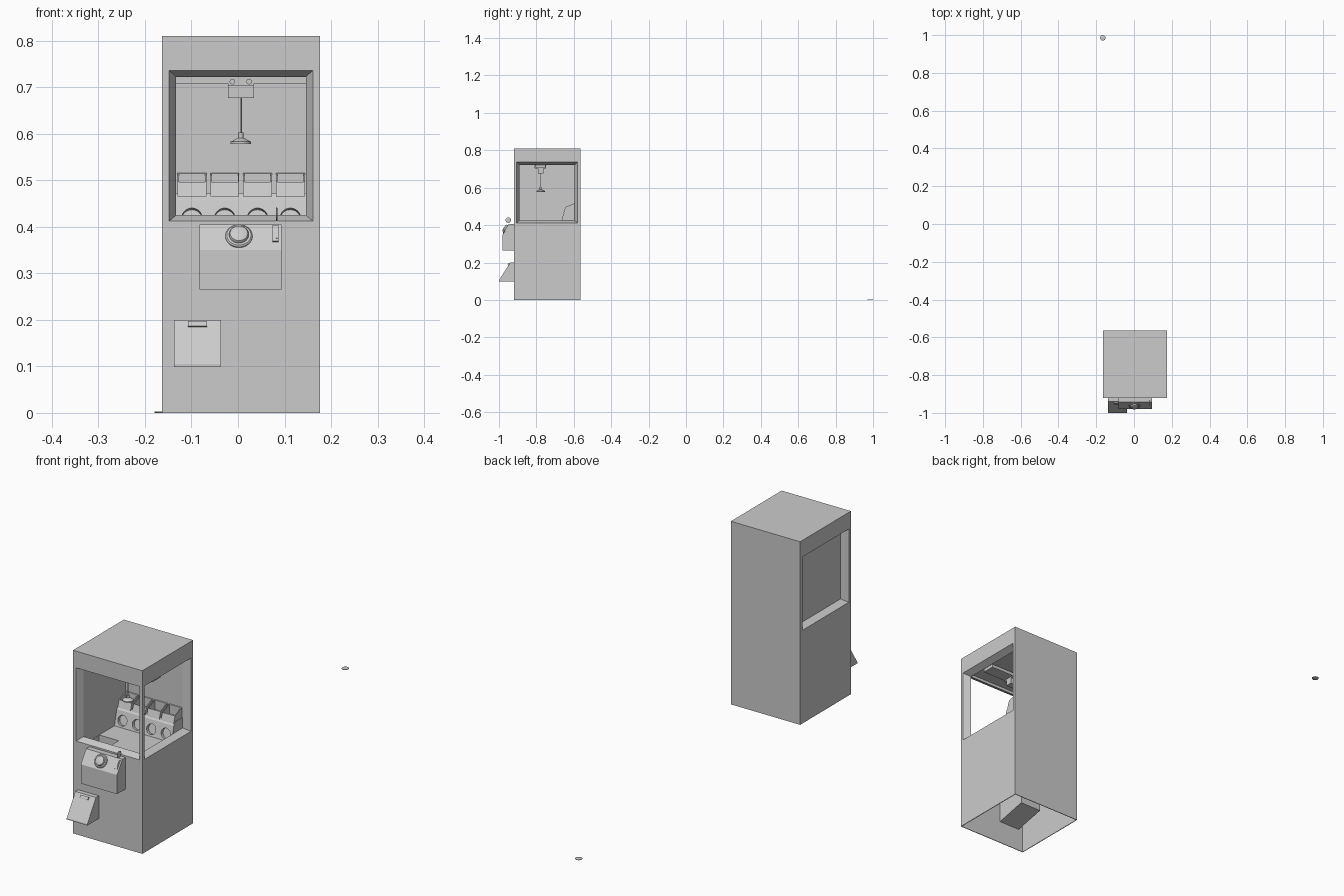
import bpy, bmesh, math
from mathutils import Matrix, Vector
from itertools import product

if "Cube" in bpy.data.objects:
    bpy.data.objects.remove(bpy.data.objects["Cube"])


def finish(name, bm, smooth=False):
    bmesh.ops.recalc_face_normals(bm, faces=bm.faces)
    me = bpy.data.meshes.new(name)
    bm.to_mesh(me)
    bm.free()
    ob = bpy.data.objects.new(name, me)
    bpy.context.collection.objects.link(ob)
    if smooth:
        bpy.ops.object.select_all(action='DESELECT')
        ob.select_set(True)
        bpy.context.view_layer.objects.active = ob
        bpy.ops.object.shade_smooth_by_angle(angle=math.radians(35))
    return ob


def hull(name, pts):
    bm = bmesh.new()
    for p in pts:
        bm.verts.new(p)
    bmesh.ops.convex_hull(bm, input=bm.verts[:])
    bmesh.ops.dissolve_limit(bm, angle_limit=0.01, verts=bm.verts[:], edges=bm.edges[:])
    return finish(name, bm)


def box(name, x, y, z):
    return hull(name, list(product(x, y, z)))


def prism(name, x, profile):
    return hull(name, [(a, y, z) for a in x for y, z in profile])


def slab(name, loc, size, angle):
    """Box centred at loc, tilted about x."""
    bm = bmesh.new()
    m = Matrix.Translation(loc) @ Matrix.Rotation(math.radians(angle), 4, 'X') @ Matrix.Diagonal((*size, 1))
    bmesh.ops.create_cube(bm, size=1, matrix=m)
    return finish(name, bm)


def lathe(name, loc, profile, angle=0, axis='X', n=32):
    """Spin an (r, z) profile round z, then tilt it."""
    bm = bmesh.new()
    m = Matrix.Translation(loc) @ Matrix.Rotation(math.radians(angle), 4, axis)
    rings = []
    for r, z in profile:
        rings.append([bm.verts.new(m @ Vector((r * math.cos(t), r * math.sin(t), z)))
                      for t in (2 * math.pi * i / n for i in range(n))])
    for a, b in zip(rings, rings[1:]):
        for i in range(n):
            bm.faces.new((a[i], a[(i + 1) % n], b[(i + 1) % n], b[i]))
    bm.faces.new(rings[0])
    bm.faces.new(rings[-1])
    return finish(name, bm, True)


def carve(ob, cutters):
    for c in cutters:
        c.hide_render = True
        mod = ob.modifiers.new('cut', 'BOOLEAN')
        mod.operation, mod.solver, mod.object = 'DIFFERENCE', 'EXACT', c
        dg = bpy.context.evaluated_depsgraph_get()
        me = bpy.data.meshes.new_from_object(ob.evaluated_get(dg))
        ob.modifiers.clear()
        ob.data = me
        bpy.data.objects.remove(c)


X0, X1, Y0, Y1, TOP = -0.163, 0.176, -0.92, -0.565, 0.81
FLOOR = 0.39


def window(side):
    """Window cutter narrowing towards the inside."""
    pts = []
    for d, inset, lo, hi in ((-0.01, 0.01, 0.408, 0.741), (0.034, 0.032, 0.4265, 0.7205)):
        for e, z in product((0, 1), (lo, hi)):
            if side == 'front':
                pts.append(((X0 + inset, X1 - inset)[e], Y0 + d, z))
            else:
                x = X0 + d if side == 'left' else X1 - d
                pts.append((x, (Y0 + inset, Y1 - inset)[e], z))
    return hull('window_cutter', pts)


# Cabinet: display space, open underside, three windows and the prize hole
cabinet = box('cabinet', (X0, X1), (Y0, Y1), (0, TOP))
CX, CY = (-0.138, -0.038), (-0.888, -0.78)
carve(cabinet, [
    box('display_cutter', (X0 + 0.03, X1 - 0.03), (Y0 + 0.03, Y1 - 0.03), (FLOOR, 0.735)),
    box('base_cutter', (X0 + 0.003, X1 - 0.003), (Y0 + 0.003, Y1 - 0.003), (-0.02, FLOOR - 0.004)),
    window('front'), window('left'), window('right'),
    box('hole_cutter', (-0.132, CX[1]), CY, (FLOOR - 0.03, FLOOR + 0.02))])

# Prize chute with sloping bottom
chute = prism('prize_chute', (CX[0], CX[1] + 0.003),
              [(Y0 + 0.004, 0.386), (CY[1] + 0.003, 0.386), (CY[1] + 0.003, 0.13), (Y0 + 0.004, 0.1)])
carve(chute, [prism('chute_cutter', (CX[0] + 0.003, CX[1]),
              [(Y0 + 0.007, 0.4), (CY[1], 0.4), (CY[1], 0.134), (Y0 + 0.007, 0.104)])])

# Prize flap with handle
prism('prize_flap', (-0.138, -0.037), [(Y0, 0.2), (-0.94, 0.2), (-1.0, 0.105), (-1.0, 0.099), (Y0, 0.099)])
slab('flap_handle', (-0.087, -0.948, 0.19), (0.04, 0.012, 0.008), 59)
slab('flap_lip', (-0.089, -0.994, 0.106), (0.052, 0.004, 0.004), 59)

# Control panel, push button and coin slot
TILT = 56
prism('control_panel', (-0.083, 0.094),
      [(Y0, 0.405), (-0.943, 0.405), (-0.98, 0.35), (-0.98, 0.265), (Y0, 0.265)])
lathe('button_ring', (0.002, -0.96, 0.379), [(0.029, -0.002), (0.029, 0.003), (0.026, 0.006), (0.022, 0.006)], TILT)
lathe('push_button', (0.002, -0.96, 0.379),
      [(0.021, 0.004), (0.021, 0.010), (0.019, 0.013), (0.013, 0.015), (0.005, 0.016)], TILT)
slab('coin_slot', (0.081, -0.957, 0.385), (0.013, 0.041, 0.005), TILT)
slab('coin_slit', (0.083, -0.957, 0.386), (0.003, 0.03, 0.007), TILT)

# Coins: one above the slot, one lying apart
coin = [(0.0135, -0.0015), (0.0145, -0.001), (0.0145, 0.001), (0.0135, 0.0015)]
lathe('coin_at_slot', (0.083, -0.95, 0.427), coin, 90, 'Y')
lathe('loose_coin', (-0.165, 0.9855, 0.0015), coin)

# Crane: cross rail, carriage, wheels, rod and suction cup
KX, KY = 0.006, -0.777
box('cross_rail', (X0 + 0.03, X1 - 0.03), (-0.805, -0.75), (0.708, 0.722))
box('carriage', (KX - 0.028, KX + 0.028), (-0.792, -0.763), (0.677, 0.71))
box('carriage_plate', (KX - 0.028, KX + 0.028), (-0.807, -0.748), (0.704, 0.722))
for s in (-1, 1):
    lathe('carriage_wheel', (KX + s * 0.018, -0.807, 0.712), [(0.006, -0.002), (0.006, 0.004)], 90, n=16)
lathe('crane_rod', (KX, KY, 0), [(0.0022, 0.6), (0.0022, 0.68)], n=12)
lathe('suction_cup', (KX, KY, 0), [(0.022, 0.578), (0.022, 0.583), (0.017, 0.585), (0.009, 0.59),
                                   (0.0055, 0.591), (0.0055, 0.603)], n=24)

# Prize rack: ledge with round holes, open bins above
rack = prism('prize_rack', (-0.133, 0.146),
             [(-0.674, FLOOR), (-0.657, 0.457), (-0.645, 0.472), (-0.595, 0.472), (-0.595, FLOOR)])
bins = [-0.099 + 0.0705 * i for i in range(4)]
carve(rack, [lathe('hole_cutter', (x, -0.667, 0.419), [(0.022, -0.015), (0.022, 0.02)], 76) for x in bins])
for x in bins:
    b = prism('prize_bin', (x - 0.031, x + 0.031),
              [(-0.655, 0.465), (-0.645, 0.497), (-0.597, 0.516), (-0.597, 0.465)])
    carve(b, [prism('bin_cutter', (x - 0.028, x + 0.028),
                    [(-0.65, 0.474), (-0.638, 0.53), (-0.600, 0.53), (-0.600, 0.474)])])
